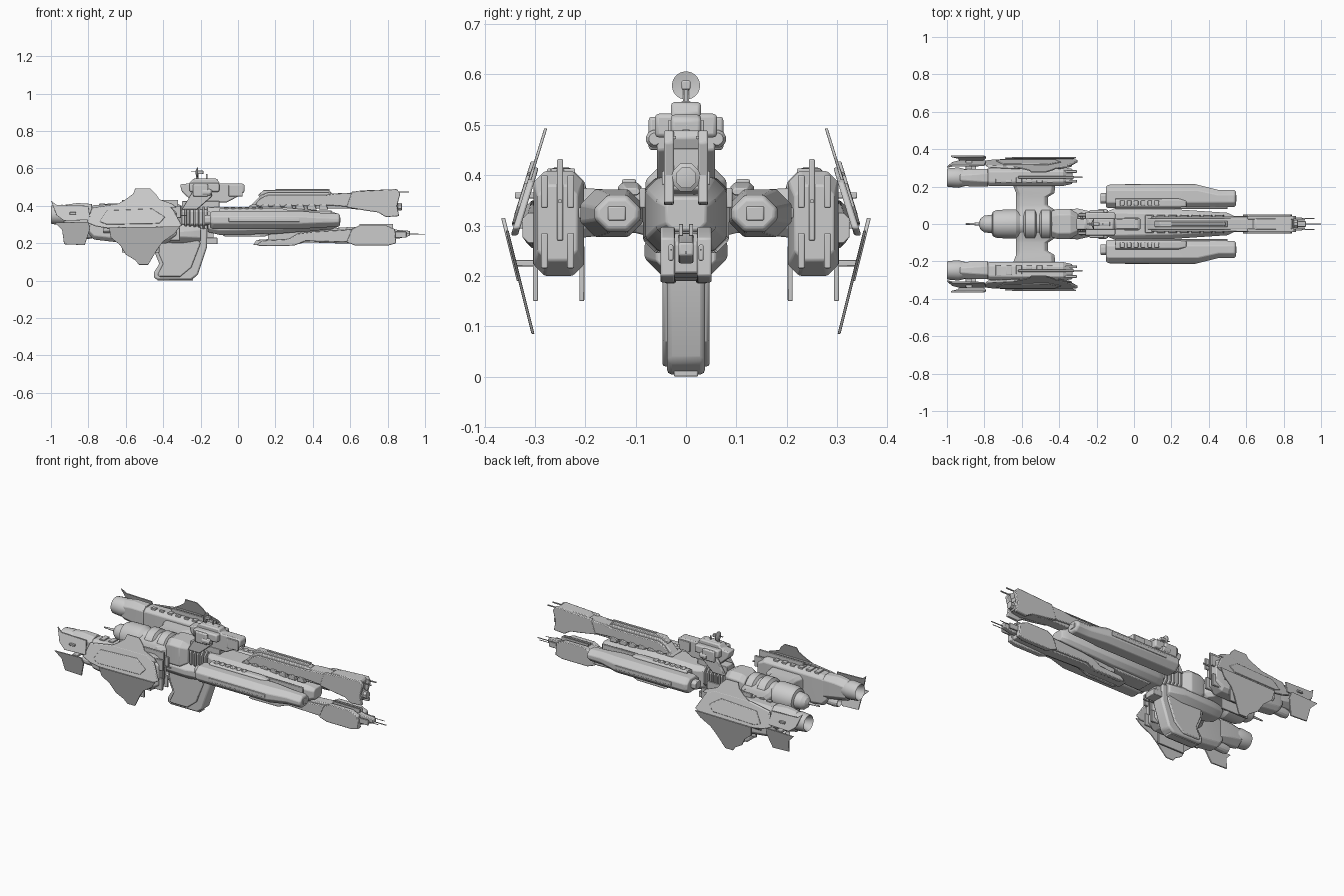
import bpy, bmesh, math, random
random.seed(4)


def finish(name, bm, bevel=0.0):
    bmesh.ops.remove_doubles(bm, verts=bm.verts, dist=1e-5)
    bmesh.ops.recalc_face_normals(bm, faces=bm.faces)
    me = bpy.data.meshes.new(name)
    bm.to_mesh(me)
    bm.free()
    ob = bpy.data.objects.new(name, me)
    bpy.context.collection.objects.link(ob)
    if bevel:
        m = ob.modifiers.new("bevel", 'BEVEL')
        m.width, m.segments, m.limit_method = bevel, 2, 'ANGLE'
    return ob


def skin(name, rings, bevel=0.0):
    """Bridge a series of equal rings of points and cap both ends."""
    bm = bmesh.new()
    vs = [[bm.verts.new(p) for p in r] for r in rings]
    n = len(rings[0])
    for a, b in zip(vs, vs[1:]):
        for i in range(n):
            bm.faces.new((a[i], a[(i + 1) % n], b[(i + 1) % n], b[i]))
    bm.faces.new(vs[0])
    bm.faces.new(vs[-1])
    return finish(name, bm, bevel)


def prof(name, pts, y0, y1, bevel=0.004, lean=0.0, zref=0.0):
    """Side profile (x, z) given thickness in y; lean tilts y with height."""
    s = 1 if y0 + y1 >= 0 else -1
    return skin(name, [[(x, y + s * lean * (z - zref), z) for x, z in pts] for y in (y0, y1)], bevel)


def box(name, x0, x1, y0, y1, z0, z1, bevel=0.003):
    return prof(name, [(x0, z0), (x1, z0), (x1, z1), (x0, z1)], y0, y1, bevel)


def loft(name, secs, bevel=0.004, s=1):
    """Chamfered-box sections: x, y0, y1, z0, z1, chamfer; s = -1 mirrors in y."""
    rings = []
    for x, a, b, c, d, k in secs:
        rings.append([(x, s * y, z) for y, z in (
            (a + k, c), (b - k, c), (b, c + k), (b, d - k), (b - k, d), (a + k, d), (a, d - k), (a, c + k))])
    return skin(name, rings, bevel)


def lathe(name, pr, y, z, n=24):
    """Turned part round an axis along x; pr is a list of (x, radius)."""
    t = [2 * math.pi * (i + .5) / n for i in range(n)]
    return skin(name, [[(x, y + r * math.cos(a), z + r * math.sin(a)) for a in t] for x, r in pr])


def both(name, pts, a, b, bevel=.004):
    for s, side in ((1, "left"), (-1, "right")):
        prof(f"{name}_{side}", pts, s * a, s * b, bevel)


def both_box(name, x0, x1, y0, y1, z0, z1, bevel=0.003):
    both(name, [(x0, z0), (x1, z0), (x1, z1), (x0, z1)], y0, y1, bevel)


# Aft fuselage: turned reactor hull with rings, tail spike and square collar
lathe("aft_hull", [(-.9, .004), (-.83, .008), (-.82, .03), (-.8, .045), (-.76, .05), (-.755, .066), (-.73, .076),
                   (-.63, .078), (-.61, .066), (-.59, .066), (-.58, .084), (-.53, .084), (-.52, .068), (-.505, .068),
                   (-.495, .084), (-.45, .084), (-.44, .068), (-.42, .068), (-.41, .08), (-.34, .08)], 0, .335, 32)
loft("collar", [(-.44, -.07, .07, .27, .405, .03), (-.41, -.08, .08, .25, .42, .03),
                (-.34, -.08, .08, .25, .42, .03), (-.3, -.055, .055, .28, .40, .02)])
# Cross wing that carries the engines, notched at the front edge
for s in (1, -1):
    rings = []
    for y, x0, x1, z0, z1 in ((.04, -.63, -.43, .27, .385), (.08, -.63, -.43, .28, .372), (.1, -.63, -.46, .285, .37),
                              (.145, -.63, -.46, .285, .37), (.165, -.63, -.425, .28, .372),
                              (.215, -.65, -.42, .275, .375)):
        rings.append([(x0, s * y, z0 + .02), (x0 + .02, s * y, z0), (x1 - .02, s * y, z0), (x1, s * y, z0 + .02),
                      (x1, s * y, z1 - .02), (x1 - .02, s * y, z1), (x0 + .02, s * y, z1), (x0, s * y, z1 - .02)])
    skin("cross_wing", rings, .004)

# Ribbed neck
loft("neck", [(-.32, -.04, .04, .29, .385, .015), (-.1, -.04, .04, .29, .385, .015)])
for i in range(6):
    x = -.285 + i * .024
    loft(f"neck_rib_{i}", [(x, -.062, .062, .275, .395, .025), (x + .011, -.062, .062, .275, .395, .025)], .002)
box("neck_roof", -.3, -.1, -.032, .032, .38, .425)

# Ventral hull
prof("ventral_hull", [(-.45, .015), (-.43, .004), (-.25, .004), (-.215, .03), (-.165, .18), (-.165, .28),
                      (-.46, .28), (-.45, .16), (-.42, .09), (-.45, .045)], -.038, .038, .01)
both("ventral_cheek", [(-.43, .03), (-.42, .02), (-.31, .02), (-.25, .07), (-.2, .2), (-.24, .25), (-.44, .25),
                       (-.43, .16), (-.4, .09)], .03, .047, .006)
box("ventral_keel", -.43, -.24, -.024, .024, 0, .02)
loft("ventral_shoulder", [(-.58, -.05, .05, .22, .3, .02), (-.5, -.075, .075, .205, .3, .03),
                          (-.3, -.082, .082, .2, .3, .035), (-.2, -.06, .06, .21, .29, .02)])
box("ventral_step", -.2, -.11, -.035, .035, .195, .23)
box("ventral_link", -.22, -.13, -.03, .03, .22, .3)

# Central spine between the pods
loft("spine", [(-.16, -.06, .06, .26, .39, .02), (-.1, -.085, .085, .245, .395, .025),
               (.2, -.08, .08, .25, .395, .025), (.5, -.06, .06, .275, .37, .02), (.54, -.04, .04, .29, .355, .015)])
prof("spine_belly", [(-.1, .26), (-.07, .235), (.14, .235), (.19, .255), (.4, .265), (.45, .285)], -.045, .045)

# Side pods with vent strips
for s in (1, -1):
    loft("side_pod", [(-.15, .09, .2, .285, .365, .025), (-.135, .085, .21, .277, .372, .03),
                      (.34, .085, .21, .277, .372, .03), (.45, .09, .182, .285, .362, .026),
                      (.535, .09, .182, .287, .36, .026), (.545, .098, .175, .295, .352, .02)], .004, s)
    loft("pod_rear_cap", [(-.18, .11, .165, .3, .35, .012), (-.14, .11, .165, .3, .35, .012)], .004, s)
    loft("pod_strip", [(-.1, .088, .135, .36, .385, .008), (.24, .088, .135, .36, .385, .008),
                       (.28, .092, .125, .36, .374, .005)], .002, s)
    for i in range(6):
        x = -.075 + i * .037
        box(f"pod_vent_{i}", x, x + .024, s * .099, s * .127, .38, .392, .004)
    box("pod_rail", -.1, .5, s * .08, s * .092, .335, .375)
    box("pod_side_band", -.05, .33, s * .2, s * .2135, .314, .336)
    box("pod_muzzle", .54, .549, s * .12, s * .155, .31, .338)

# Upper prow gun: continuous slab hull with a deeper forked head
prof("upper_prow", [(-.02, .385), (.06, .395), (.12, .455), (.16, .472), (.48, .472), (.5, .466), (.8, .478),
                    (.84, .475), (.84, .37), (.78, .36), (.74, .37), (.6, .385), (.2, .385)], -.03, .03, .006)
prof("upper_roof", [(.11, .46), (.14, .486), (.48, .486), (.5, .47), (.5, .45), (.11, .45)], -.016, .016)
both("upper_cheek", [(.09, .405), (.12, .44), (.16, .458), (.47, .458), (.52, .466), (.66, .472), (.66, .39),
                     (.5, .402), (.12, .395)], .024, .041)
both("prow_jaw", [(.58, .392), (.61, .477), (.83, .489), (.85, .489), (.868, .465), (.85, .4), (.862, .345),
                  (.79, .34), (.75, .365), (.68, .375)], .024, .044)
prof("prow_bridge", [(.62, .46), (.65, .482), (.84, .489), (.85, .475), (.84, .45)], -.03, .03)
lathe("prow_muzzle", [(.8, .03), (.85, .03), (.855, .022), (.875, .022), (.877, .012)], 0, .395, 8)
both_box("prow_antenna", .83, .915, .02, .026, .472, .478, 0)
box("upper_slot", .2, .49, -.007, .007, .48, .491, .001)
for i in range(7):
    x = .06 + i * .062
    prof(f"under_rib_{i}", [(x, .38), (x, .4), (x + .015, .408), (x + .04, .408), (x + .05, .38)], -.048, .048, .003)

# Lower prow gun
prof("lower_prow", [(.08, .19), (.1, .218), (.25, .228), (.3, .265), (.4, .275), (.62, .288), (.66, .288), (.8, .285),
                    (.83, .265), (.83, .205), (.62, .197), (.36, .205), (.3, .19)], -.03, .03, .005)
both("lower_cheek", [(.1, .19), (.13, .215), (.27, .222), (.32, .252), (.4, .262), (.62, .275), (.64, .205),
                     (.36, .212), (.3, .187), (.12, .185)], .02, .043)
both("lower_jaw", [(.58, .205), (.61, .277), (.65, .297), (.79, .297), (.84, .275), (.845, .2), (.8, .187),
                   (.63, .187)], .022, .051)
prof("lower_core", [(.8, .225), (.8, .285), (.85, .272), (.92, .266), (.92, .24), (.86, .225)], -.015, .015)
both_box("lower_prong", .8, .9, .025, .035, .23, .262)
both_box("lower_needle", .88, .965, .028, .031, .25, .253, 0)
box("long_needle", .9, 1.0, -.002, .002, .244, .248, 0)
box("lower_hanger", .16, .34, -.03, .03, .215, .28)
both_box("lower_groove", .65, .83, .006, .014, .28, .303, .001)

# Command bridge on top
prof("bridge_hull", [(-.31, .515), (-.3, .475), (-.24, .42), (-.06, .418), (.0, .45), (.035, .475), (.035, .512),
                     (.02, .52), (-.1, .52), (-.11, .545), (-.24, .545), (-.26, .52)], -.03, .03, .007)
box("bridge_deck", -.26, -.1, -.062, .062, .475, .522, .008)
both_box("bridge_sponson", -.24, -.16, .05, .074, .45, .516, .006)
for s in (1, -1):
    lathe("bridge_lamp", [(-.19, .018), (-.15, .018), (-.14, .012)], s * .062, .472, 12)
both("bridge_strut", [(-.3, .38), (-.22, .38), (-.14, .45), (-.14, .48), (-.24, .48)], .04, .058)
both_box("bridge_wing", -.05, .025, .022, .036, .45, .51)
lathe("bridge_cap", [(-.24, .02), (-.235, .028), (-.13, .028), (-.12, .02)], 0, .52, 12)
# Radar dish and mast
box("mast", -.225, -.212, -.006, .006, .53, .585, .001)
lathe("radar_dish", [(-.226, .01), (-.218, .028), (-.214, .028), (-.218, .008)], 0, .578, 24)
box("radar_feed", -.215, -.185, -.009, .009, .57, .588)
box("mast_arm", -.25, -.19, -.002, .002, .581, .585, 0)
box("mast_small", -.17, -.164, -.003, .003, .54, .57, 0)

# Engine nacelles, mirrored about y = 0
for s in (1, -1):
    loft("nacelle_body", [(-.8, .21, .29, .25, .39, .02), (-.77, .203, .3, .22, .405, .02),
                          (-.6, .203, .303, .2, .408, .022), (-.38, .203, .303, .2, .408, .022),
                          (-.33, .215, .295, .23, .38, .02)], .004, s)
    loft("nacelle_rear", [(-.93, .205, .29, .285, .405, .03), (-.86, .2, .295, .275, .415, .03),
                          (-.78, .2, .295, .265, .41, .025)], .004, s)
    lathe("engine_nozzle", [(-.9, .045), (-.94, .055), (-.995, .05), (-1.0, .046), (-.96, .03), (-.94, .012)],
          s * .248, .352, 20)
    lathe("lower_nozzle", [(-.78, .025), (-.83, .028), (-.86, .024), (-.84, .012)], s * .25, .25, 14)
    # Forward rails, lips and keels
    box("nacelle_ridge", -.62, -.32, s * .244, s * .256, .27, .432)
    box("nacelle_rail", -.56, -.275, s * .247, s * .253, .345, .352, 0)
    for y in (.222, .274):
        box("nacelle_lip", -.58, -.305, s * y, s * (y + .014), .335, .4)
        box("nacelle_lip_low", -.5, -.31, s * y, s * (y + .014), .215, .285)
    box("inner_keel", -.62, -.44, s * .202, s * .212, .15, .26, .002)
    box("outer_keel", -.6, -.42, s * .294, s * .304, .15, .26, .002)
    loft("nacelle_flank", [(-.72, .29, .318, .255, .35, .012), (-.38, .29, .325, .265, .325, .012)], .004, s)
    for i in range(6):
        x = -.74 + i * .055
        box("roof_panel", x, x + .03, s * .22, s * (.23 + .05 * random.random()), .4, .413, .002)
    # Armour slabs and fins leaning inwards away from the waterline
    prof("armour_plate", [(-.81, .31), (-.78, .39), (-.62, .415), (-.4, .415), (-.35, .385), (-.3, .295), (-.33, .28),
                          (-.7, .28), (-.76, .29)], s * .328, s * .342, .004, -.31, .3)
    prof("armour_boss", [(-.74, .315), (-.7, .375), (-.46, .385), (-.39, .34), (-.42, .305), (-.7, .3)],
         s * .34, s * .347, .003, -.31, .3)
    prof("upper_fin", [(-.66, .40), (-.6, .435), (-.56, .465), (-.55, .493), (-.47, .493), (-.44, .465), (-.42, .435),
                       (-.35, .41), (-.33, .39)], s * .34, s * .346, .001, -.31, .285)
    prof("lower_fin", [(-.69, .285), (-.31, .29), (-.34, .25), (-.40, .21), (-.43, .17), (-.48, .085), (-.53, .085),
                       (-.55, .11), (-.6, .14), (-.63, .19), (-.68, .23)], s * .351, s * .357, .001, .25, .285)
    prof("tail_fin_upper", [(-1.0, .428), (-.97, .405), (-.8, .4), (-.79, .325), (-.93, .32), (-.97, .35)],
         s * .332, s * .34, .001, -.31, .325)
    prof("tail_fin_lower", [(-.98, .31), (-.8, .315), (-.79, .28), (-.82, .19), (-.93, .195), (-.94, .27)],
         s * .358, s * .366, .001, .25, .31)
    for x, z in ((-.9, .36), (-.88, .3), (-.62, .225), (-.5, .225)):
        box("fin_strut", x, x + .035, s * .28, s * .34, z - .006, z + .006, .002)

# Smooth turned parts, keep hard edges
bpy.ops.object.select_all(action='SELECT')
bpy.context.view_layer.objects.active = bpy.context.selected_objects[0]
bpy.ops.object.shade_smooth_by_angle(angle=math.radians(25))
